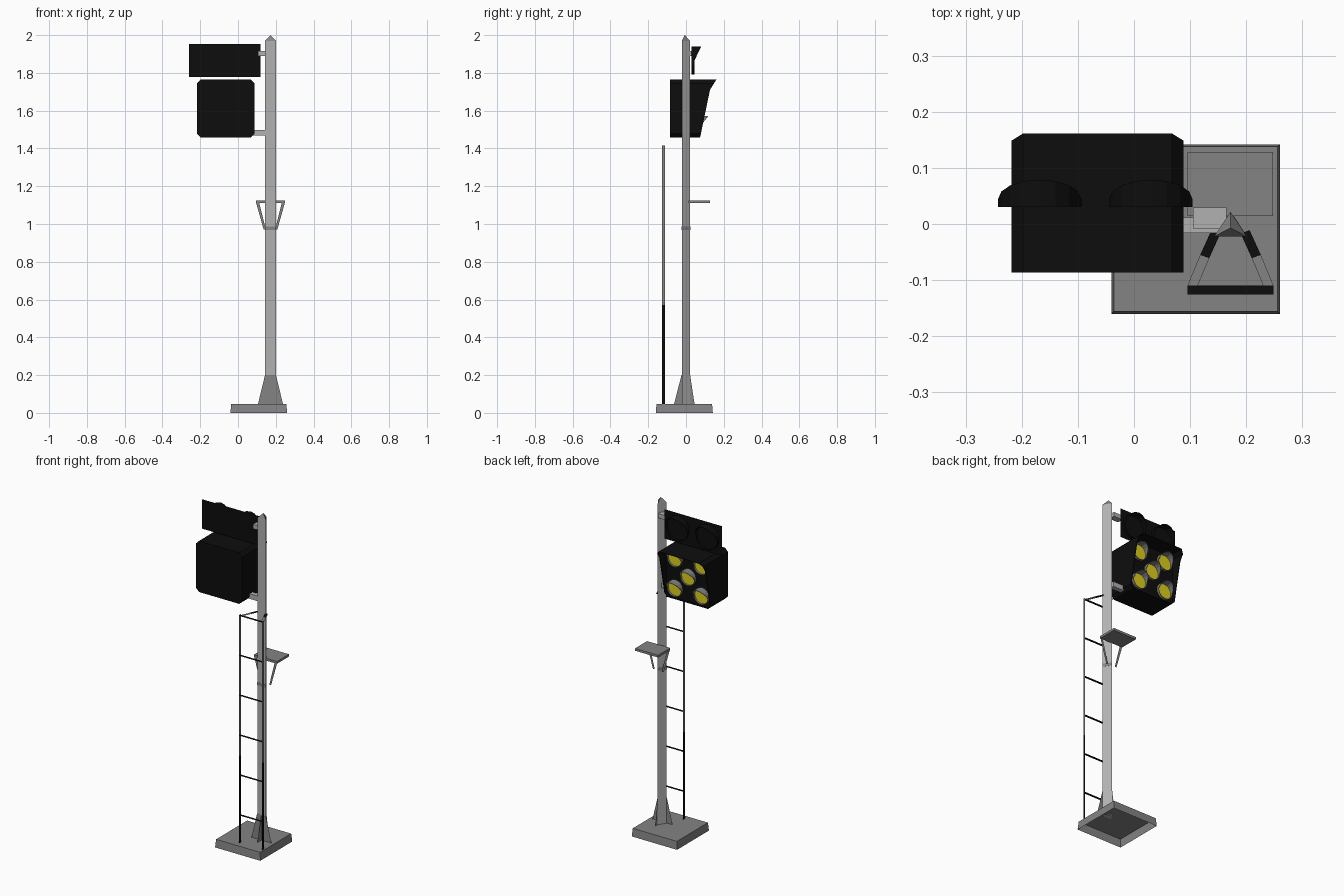
import bpy, math

if "Cube" in bpy.data.objects:
    bpy.data.objects.remove(bpy.data.objects["Cube"])

def material(name, r, g, b):
    m = bpy.data.materials.new(name)
    m.diffuse_color = (r, g, b, 1)
    m.use_nodes = True
    m.node_tree.nodes["Principled BSDF"].inputs["Base Color"].default_value = m.diffuse_color
    return m

BLACK = material("black", 0.004, 0.004, 0.004)
GREY = material("mid_grey", 0.23, 0.23, 0.23)
LIGHT = material("light_grey", 0.44, 0.44, 0.44)
YELLOW = material("lamp_yellow", 0.72, 0.62, 0.01)

def mesh(name, verts, faces, mat):
    me = bpy.data.meshes.new(name)
    me.from_pydata(verts, [], faces)
    me.materials.append(mat)
    ob = bpy.data.objects.new(name, me)
    bpy.context.collection.objects.link(ob)
    return ob

def loft(name, rings, mat, cap_start=True, cap_end=True):
    """Skin between equal-length closed rings."""
    n = len(rings[0])
    faces = [(k*n + i, k*n + (i+1) % n, (k+1)*n + (i+1) % n, (k+1)*n + i)
             for k in range(len(rings) - 1) for i in range(n)]
    if cap_start:
        faces.append(tuple(reversed(range(n))))
    if cap_end:
        faces.append(tuple(range((len(rings)-1)*n, len(rings)*n)))
    return mesh(name, [v for r in rings for v in r], faces, mat)

def rect(x0, x1, y0, y1, z):
    return [(x0, y0, z), (x1, y0, z), (x1, y1, z), (x0, y1, z)]

def box(name, x, y, z, mat):
    return loft(name, [rect(*x, *y, z[0]), rect(*x, *y, z[1])], mat)

def plate(name, pts, mat):
    return mesh(name, pts, [tuple(range(len(pts)))], mat)

PX = 0.172  # pole centre line

def tri(z, s=1.0):
    cy = -0.007
    return [(PX + dx*s, cy + dy*s, z)
            for dx, dy in ((-0.029, -0.015), (0.029, -0.015), (0, 0.029))]

# hollow base, three-sided pole with pointed cap and clamp band
loft("base", [rect(-0.04, 0.26, -0.16, 0.142, 0),
              rect(-0.036, 0.256, -0.156, 0.138, 0.048)], GREY, cap_start=False)
loft("pole", [tri(0.045), tri(1.97)], LIGHT)
mesh("pole_cap", tri(1.97) + [(PX, -0.007, 2.0)],
     [(0, 1, 3), (1, 2, 3), (2, 0, 3)], GREY)
loft("pole_band", [tri(0.968, 1.04), tri(0.986, 1.04)], GREY)

# crossed foot gussets
plate("foot_gusset_wide", [(PX-0.066, -0.0235, 0.048), (PX+0.066, -0.0235, 0.048),
                           (PX+0.029, -0.0235, 0.2), (PX-0.029, -0.0235, 0.2)], GREY)
plate("foot_gusset_deep", [(PX, -0.063, 0.048), (PX, 0.045, 0.048),
                           (PX, 0.022, 0.2), (PX, -0.024, 0.2)], GREY)

# service platform and its flat struts
box("platform", (0.095, 0.248), (0.014, 0.128), (1.11, 1.124), GREY)
for s in (-1, 1):
    plate("platform_strut", [(PX+s*0.076, 0.016, 1.112), (PX+s*0.060, 0.016, 1.112),
                             (PX+s*0.024, 0.016, 0.97), (PX+s*0.036, 0.016, 0.97)], GREY)

# ladder: flat rails, rungs and stays
LY0, LY1, SPLIT, TOP = -0.126, -0.110, 0.57, 1.415
for s in (-1, 1):
    x = PX + s*0.0765
    for name, z0, z1, m in (("lower", 0.048, SPLIT, BLACK), ("upper", SPLIT, TOP, GREY)):
        plate("ladder_rail_" + name,
              [(x, LY0, z0), (x, LY1, z0), (x, LY1, z1), (x, LY0, z1)], m)
    a, mid, b = (0.026, -0.014), (0.046, -0.058), (0.0685, -0.112)
    for name, p, q, m in (("inner", a, mid, BLACK), ("outer", mid, b, GREY)):
        plate("ladder_stay_" + name,
              [(PX+s*(p[0]-0.008), p[1]-0.003, 1.408), (PX+s*(p[0]+0.008), p[1]+0.003, 1.408),
               (PX+s*(q[0]+0.008), q[1]+0.003, 1.408), (PX+s*(q[0]-0.008), q[1]-0.003, 1.408)], m)
for i in range(6):
    plate("ladder_rung", rect(PX-0.0765, PX+0.0765, LY0, LY1, 1.41 - 0.239*i), BLACK)

# lamp housing: chamfered box, its walls lengthening upward into a visor
CX, CZ, FACE_Y = -0.065, 1.612, 0.066

def front_y(z):
    if z > 1.71:
        return 0.127 + (z - 1.71)*0.62
    return 0.075 + (z - 1.46)*0.208

def outline(h, c, y):
    k = 0.098  # height where the visor edge bends
    pts = [(-h+c, -h), (h-c, -h), (h, -h+c), (h, k), (h, h-c),
           (h-c, h), (-h+c, h), (-h, h-c), (-h, k), (-h, -h+c)]
    return [(CX + u, front_y(CZ + v) if y is None else y, CZ + v) for u, v in pts]

loft("lamp_housing", [outline(0.153, 0.02, -0.086), outline(0.153, 0.02, None),
                      outline(0.149, 0.018, None), outline(0.149, 0.018, FACE_Y)], BLACK)

# round lamps with hoods that are deep on top and shallow below
def lamp(name, x, z, y, r, low, high, hood_mat, lens_mat, n=16):
    def ring(rad, depth):
        out = []
        for i in range(n):
            a = 2*math.pi*i/n
            d = low + (high - low)*max(0, math.sin(a)) if depth else 0
            out.append((x + rad*math.cos(a), y + d, z + rad*math.sin(a)))
        return out
    loft(name + "_hood", [ring(r, 0), ring(r, 1), ring(r-0.003, 1), ring(r-0.003, 0)],
         hood_mat, False, False)
    plate(name + "_lens", [(px, py + 0.003, pz) for px, py, pz in reversed(ring(r-0.003, 0))],
          lens_mat)

for u, v in ((0, 0), (-1, -1), (1, -1), (-1, 1), (1, 1)):
    lamp("signal_lamp", CX + u*0.088, CZ + v*0.089, FACE_Y, 0.049, 0.014, 0.05, GREY, YELLOW)

# upper sign panel with two dark lamps
plate("upper_panel", [(-0.26, 0.03, 1.778), (0.12, 0.03, 1.778),
                      (0.12, 0.03, 1.954), (-0.26, 0.03, 1.954)], BLACK)
for x in (-0.168, 0.03):
    lamp("panel_lamp", x, 1.866, 0.03, 0.074, 0.015, 0.049, BLACK, BLACK)

# brackets holding housing and panel to the pole
box("housing_bracket", (0.08, 0.155), (-0.016, 0.012), (1.468, 1.498), LIGHT)
box("panel_bracket", (0.105, 0.165), (-0.008, 0.029), (1.89, 1.916), LIGHT)
